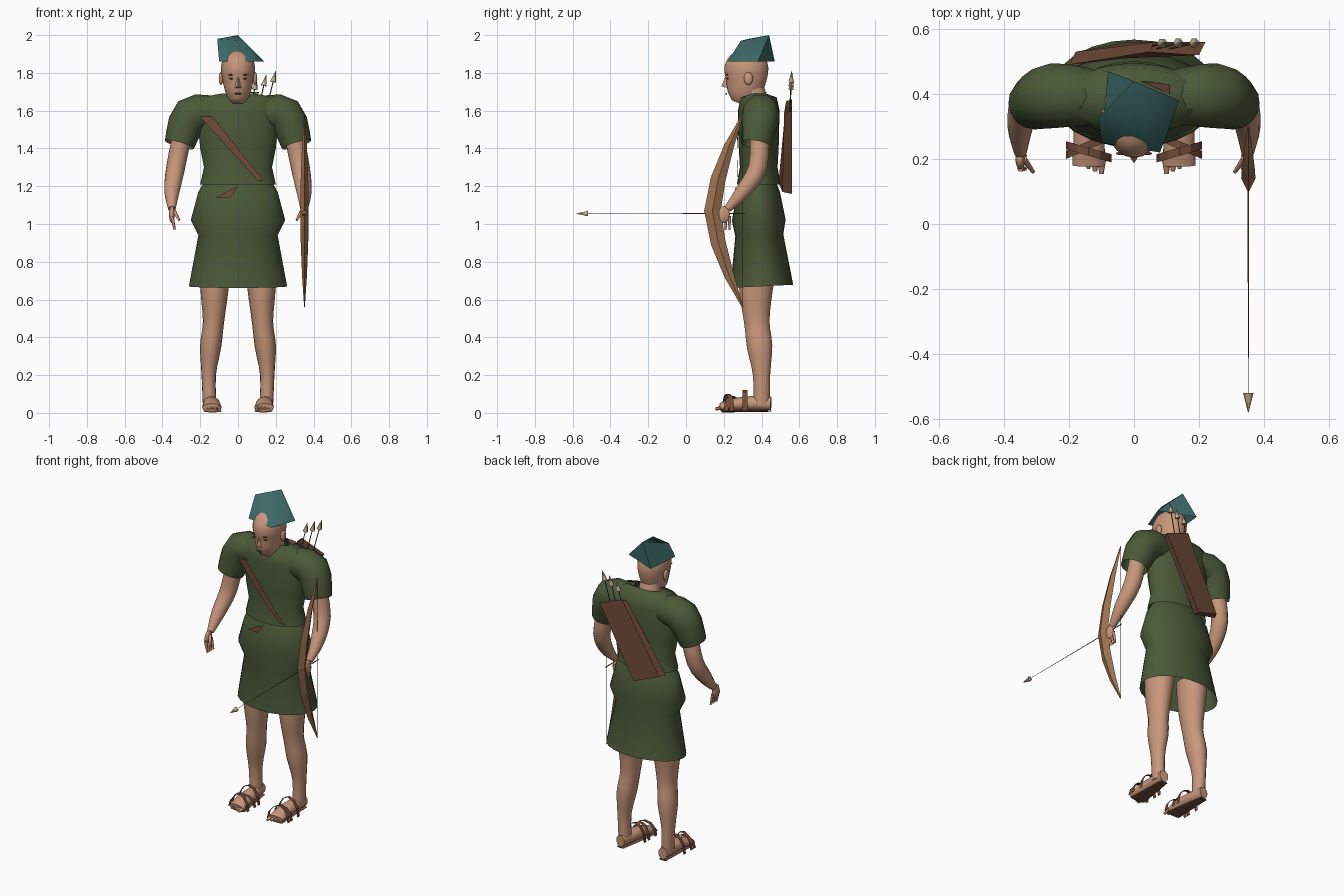
import bpy, bmesh, math
from mathutils import Vector

old = bpy.data.objects.get("Cube")
if old:
    bpy.data.objects.remove(old, do_unlink=True)


def material(name, *rgb):
    mat = bpy.data.materials.new(name)
    mat.use_nodes = True
    mat.diffuse_color = (*rgb, 1)
    shader = mat.node_tree.nodes["Principled BSDF"]
    shader.inputs["Base Color"].default_value = (*rgb, 1)
    return mat


skin = material("skin", .58, .31, .2)
green = material("green cloth", .07, .1, .04)
teal = material("teal felt", .045, .14, .135)
leather = material("brown leather", .16, .07, .04)
wood = material("bow wood", .34, .17, .08)
shaft_wood = material("dark shaft", .17, .09, .055)
metal = material("pale arrowhead", .5, .42, .26)
dark = material("dark facial detail", .09, .04, .03)


def build(name, verts, faces, mat, smooth=True):
    mesh = bpy.data.meshes.new(name)
    mesh.from_pydata([tuple(v) for v in verts], [], faces)
    bm = bmesh.new()
    bm.from_mesh(mesh)
    bmesh.ops.recalc_face_normals(bm, faces=bm.faces)
    bm.to_mesh(mesh)
    bm.free()
    mesh.materials.append(mat)
    obj = bpy.data.objects.new(name, mesh)
    bpy.context.collection.objects.link(obj)
    if smooth:
        bpy.ops.object.select_all(action="DESELECT")
        obj.select_set(True)
        bpy.context.view_layer.objects.active = obj
        bpy.ops.object.shade_smooth_by_angle(angle=math.radians(75))


def soften(path, steps=3):
    """Smooth curve through the points of a path."""
    last = len(path) - 1
    result = []
    for i in range(last):
        corners = (path[max(i - 1, 0)], path[i], path[i + 1], path[min(i + 2, last)])
        for k in range(steps):
            t = k / steps
            result.append([b + t / 2 * (c - a + t * (2 * a - 5 * b + 4 * c - d + t * (3 * (b - c) + d - a)))
                           for a, b, c, d in zip(*corners)])
    return result + [path[last]]


def tube(name, path, mat, sides=12, depth=(1, 1), caps=True, smooth=True):
    """Loft ellipses along (x, y, z, radius); depth is the start and end flattening."""
    points = [Vector(p[:3]) for p in path]
    last = len(path) - 1
    sideways = abs((points[last] - points[0]).normalized().x) > .6
    reference = Vector((0, 1, 0)) if sideways else Vector((1, 0, 0))
    verts, faces = [], []
    for i, point in enumerate(points):
        along = (points[min(i + 1, last)] - points[max(i - 1, 0)]).normalized()
        across = (reference - along * along.dot(reference)).normalized()
        ratio = depth[0] + (depth[1] - depth[0]) * i / last
        through = along.cross(across) * ratio
        for k in range(sides):
            angle = math.tau * k / sides
            verts.append(point + path[i][3] * (across * math.cos(angle) + through * math.sin(angle)))
    for i in range(last):
        low, high = i * sides, (i + 1) * sides
        for k in range(sides):
            j = (k + 1) % sides
            faces.append((low + k, low + j, high + j, high + k))
    if caps:
        faces.append(tuple(range(sides)))
        faces.append(tuple(range(last * sides, len(verts))))
    build(name, verts, faces, mat, smooth)


def ball(name, centre, size, mat):
    bm = bmesh.new()
    bmesh.ops.create_uvsphere(bm, u_segments=16, v_segments=10, radius=1)
    verts = [[c + v * r for c, v, r in zip(centre, vert.co, size)] for vert in bm.verts]
    faces = [[v.index for v in face.verts] for face in bm.faces]
    bm.free()
    build(name, verts, faces, mat)


def ribbon(name, edge, other_edge, mat):
    n = len(edge)
    faces = [(i, i + 1, n + i + 1, n + i) for i in range(n - 1)]
    build(name, edge + other_edge, faces, mat, False)


def arrow(name, tail, tip, neck_radius):
    tail, tip = Vector(tail), Vector(tip)
    neck = tip - (tip - tail).normalized() * .06
    tube(name + "_shaft", [(*tail, .003), (*neck, neck_radius)], shaft_wood, 6)
    tube(name + "_head", [(*neck, .016), (*tip, .001)], metal, 6)


# Tunic: upper body and flared skirt, from height and half width
body_y = .385
bodice = [(1.69, .09), (1.67, .2), (1.6, .22), (1.4, .2), (1.3, .18), (1.21, .2)]
skirt = [(1.24, .17), (1.17, .21), (1.02, .25), (.94, .21), (.67, .26)]
for name, profile, depth in (("tunic_top", bodice, (.45, .58)), ("tunic_skirt", skirt, (.5, .64))):
    tube(name, [(0, body_y + .05 * max(1 - z, 0), z, width) for z, width in profile],
         green, 24, depth, caps=False)

# Head, neck and face
tube("neck", [(0, .38, 1.6, .07), (0, .34, 1.76, .06)], skin)
tube("head", soften([(0, .28, 1.64, .03), (0, .295, 1.68, .06), (0, .315, 1.75, .08),
                     (0, .32, 1.83, .09), (0, .32, 1.89, .07), (0, .32, 1.92, .03)]),
     skin, 20, (1.35, 1.25))
build("nose", [(0, .213, 1.79), (-.018, .215, 1.72), (.018, .215, 1.72), (0, .187, 1.73)],
      [(0, 1, 3), (0, 3, 2), (1, 2, 3), (0, 2, 1)], skin)
ball("mouth", (0, .213, 1.69), (.02, .005, .004), dark)

# Folded hat with an open base
hat_corners = [(-.1, .25, 1.86), (-.08, .47, 1.86), (.14, .38, 1.86), (.08, .22, 1.86),
               (-.11, .33, 1.98), (0, .44, 2), (.03, .29, 1.97)]
build("hat", hat_corners, [(0, 1, 5, 4), (1, 2, 5), (2, 3, 6), (2, 6, 5), (3, 0, 4, 6), (4, 5, 6)], teal)

for s, side in ((1, "left_"), (-1, "right_")):
    def limb(name, path, mat=skin, **options):
        tube(side + name, [(s * x, *rest) for x, *rest in soften(path)], mat, **options)

    def lump(name, centre, size, mat=skin):
        ball(side + name, (s * centre[0], *centre[1:]), size, mat)

    def foot_strap(name, y, height, skew):
        arc = [math.pi * i / 6 for i in range(7)]
        edge = [(s * (.14 + .07 * math.cos(a)), y + skew * math.cos(a), .01 + height * math.sin(a)) for a in arc]
        ribbon(side + name, edge, [(px, py + .025, pz) for px, py, pz in edge], leather)

    # Ear, eye and brow
    lump("ear", (.09, .33, 1.77), (.012, .024, .034))
    lump("eye", (.036, .221, 1.77), (.013, .005, .004), dark)
    lump("eyebrow", (.036, .217, 1.79), (.02, .005, .003), dark)

    # Sleeve, arm and hand
    limb("sleeve", [(.12, .39, 1.59, .085), (.25, .395, 1.575, .1), (.31, .37, 1.42, .08)],
         green, sides=16, caps=False)
    limb("arm", [(.29, .39, 1.5, .05), (.33, .38, 1.3, .05), (.35, .3, 1.17, .04), (.35, .22, 1.08, .02)])
    lump("palm", (.35, .2, 1.05), (.015, .032, .045))
    for i in range(4):
        y = .17 + .02 * i
        limb("finger", [(.35, y, 1.04, .01), (.335, y, .97, .006)], sides=6)
    limb("thumb", [(.34, .2, 1.07, .012), (.31, .16, 1.02, .006)], sides=6)

    # Leg, foot and toes
    limb("leg", [(.12, .38, .8, .085), (.125, .37, .64, .073), (.13, .375, .48, .056), (.145, .39, .35, .056),
                 (.155, .4, .2, .038), (.15, .4, .04, .036)], sides=16, depth=(1.2, 1.2))
    limb("foot", [(.15, .45, .05, .03), (.14, .3, .05, .045), (.14, .18, .03, .05)], depth=(1.2, .4))
    for i in range(5):
        x, tip_y, radius = .1 + .02 * i, .155 + .008 * i, .014 - .001 * i
        limb("toe", [(x, .2, .03, radius), (x, tip_y, .02, radius / 2)], sides=8)

    # Sandal with a sole and crossing straps
    limb("sandal_sole", [(.15, .45, .01, .025), (.14, .3, .01, .04), (.135, .19, .01, .05)],
         leather, depth=(.15, .15))
    foot_strap("toe_strap", .21, .09, .02)
    foot_strap("cross_strap", .23, .08, -.03)
    foot_strap("ankle_strap", .3, .11, 0)

# Chest strap across the front, belt tab and strap end at the collar
upper, lower = [], []
for i in range(9):
    t = i / 8
    x, z, half = -.17 + .29 * t, 1.57 - .34 * t, .035 - .02 * t
    for edge, px in ((lower, x - half), (upper, x + half)):
        edge.append((px, .27 + .5 * px * px, z))
ribbon("chest_strap", lower, upper, leather)
build("belt_tab", [(-.12, .27, 1.14), (0, .26, 1.2), (-.04, .26, 1.14)], [(0, 1, 2)], leather, False)
build("collar_strap", [(.02, .44, 1.7), (.11, .43, 1.7), (.11, .4, 1.69)], [(0, 1, 2)], leather, False)

# Wedge quiver slung diagonally on the back, with its arrows
mouth = [(.22, .56, 1.6), (.06, .56, 1.66), (.05, .53, 1.65), (.2, .52, 1.59)]
base = [(-.02, .56, 1.16), (-.18, .53, 1.22), (-.2, .49, 1.22), (-.03, .51, 1.17)]
build("quiver", mouth + base, [(i, (i + 1) % 4, (i + 1) % 4 + 4, i + 4) for i in range(4)] + [(4, 5, 6, 7)],
      leather, False)
for i in range(3):
    arrow("quiver_arrow", (.03 + .04 * i, .54, 1.45), (.1 + .05 * i, .56, 1.77 + .02 * i), .003)

# Bow, string and nocked arrow at the left hand
bow_path = []
for i in range(-3, 4):
    t = abs(i / 3)
    bow_path.append((.352, .14 + .16 * t ** 1.5, 1.07 + .17 * i, .002 + .02 * (1 - t * t)))
tube("bow", bow_path, wood, 4, (2, 2), smooth=False)
tube("bow_string", [(*end[:3], .0015) for end in (bow_path[0], bow_path[-1])], shaft_wood, 4)
arrow("nocked_arrow", (.352, .31, 1.055), (.352, -.58, 1.055), .001)
